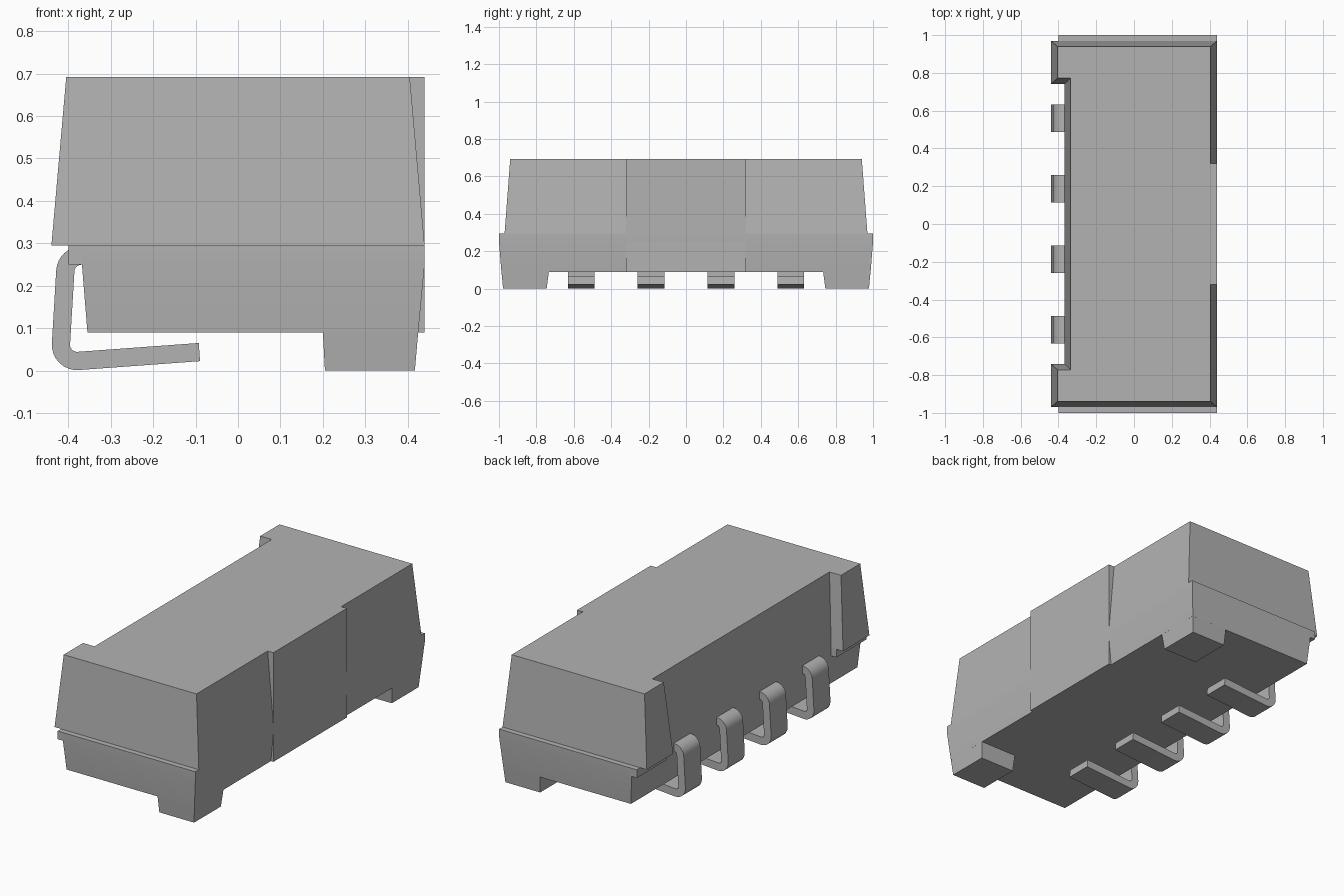
import bpy, bmesh, math
from mathutils import Vector

cube = bpy.data.objects.get("Cube")
if cube:
    bpy.data.objects.remove(cube, do_unlink=True)

grey = bpy.data.materials.new("plain grey")
grey.use_nodes = True
colour = (0.45, 0.45, 0.45, 1)
grey.diffuse_color = colour
grey.node_tree.nodes["Principled BSDF"].inputs["Base Color"].default_value = colour


def loft(name, rings):
    """Closed solid through rings of equal point count."""
    bm = bmesh.new()
    loops = [[bm.verts.new(p) for p in ring] for ring in rings]
    n = len(loops[0])
    for a, b in zip(loops, loops[1:]):
        for i in range(n):
            j = (i + 1) % n
            bm.faces.new((a[i], a[j], b[j], b[i]))
    bm.faces.new(loops[0][::-1])
    bm.faces.new(loops[-1])
    bmesh.ops.recalc_face_normals(bm, faces=bm.faces)
    mesh = bpy.data.meshes.new(name)
    bm.to_mesh(mesh)
    bm.free()
    mesh.materials.append(grey)
    obj = bpy.data.objects.new(name, mesh)
    bpy.context.collection.objects.link(obj)
    bpy.ops.object.select_all(action='DESELECT')
    obj.select_set(True)
    bpy.context.view_layer.objects.active = obj
    bpy.ops.object.shade_smooth_by_angle(angle=math.radians(30))
    return obj


def rect(x0, x1, y0, y1, z):
    return [(x0, y0, z), (x1, y0, z), (x1, y1, z), (x0, y1, z)]


def notched(x0, x1, xn, y, n, z):
    """Rectangle with a long notch in its -x side."""
    return [(x0, -y, z), (x1, -y, z), (x1, y, z), (x0, y, z),
            (x0, n, z), (xn, n, z), (xn, -n, z), (x0, -n, z)]


def rounded_path(corners, radius, steps=8):
    """Open polyline in x, z with its inner corners rounded."""
    pts = [Vector(c) for c in corners]
    path = [pts[0]]
    for a, b, c in zip(pts, pts[1:], pts[2:]):
        u, v = (a - b).normalized(), (c - b).normalized()
        half = u.angle(v) / 2
        centre = b + (u + v).normalized() * radius / math.sin(half)
        start = b + u * radius / math.tan(half) - centre
        end = b + v * radius / math.tan(half) - centre
        sweep = start.angle(end)
        for i in range(steps + 1):
            t = i / steps
            path.append(centre + (start * math.sin((1 - t) * sweep)
                                  + end * math.sin(t * sweep)) / math.sin(sweep))
    return path + [pts[-1]]


# Tapered upper housing with the notch above the pins
loft("upper_housing", [notched(-0.44, 0.44, -0.368, 0.97, 0.74, 0.295),
                       notched(-0.405, 0.405, -0.335, 0.94, 0.772, 0.692)])

# Base with a short straight rim and a tapered underside
loft("base", [rect(-0.355, 0.425, -0.987, 0.987, 0.09),
              rect(-0.368, 0.44, -1, 1, 0.25),
              rect(-0.368, 0.44, -1, 1, 0.295)])

# Flat upright pad in the middle of the +x side
loft("side_pad", [rect(0.425, 0.44, -0.32, 0.32, 0.09),
                  rect(0.405, 0.44, -0.32, 0.32, 0.692)])

# Rim tabs and feet at both ends
for side, s in (("front", -1), ("back", 1)):
    loft(side + "_rim_tab", [rect(-0.4, -0.36, s * 0.74, s, z) for z in (0.25, 0.295)])
    loft(side + "_foot", [rect(0.205, 0.417, s * 0.745, s * 0.978, 0),
                          rect(0.2, 0.425, s * 0.733, s * 0.987, 0.092)])

# Bent contact pins
path = rounded_path([(-0.34, 0.271), (-0.405, 0.271), (-0.42, 0.0195), (-0.091, 0.0435)], 0.038)
for k, y in enumerate((-0.56, -0.187, 0.187, 0.56)):
    rings = []
    for i, p in enumerate(path):
        d = (path[min(i + 1, len(path) - 1)] - path[max(i - 1, 0)]).normalized()
        side = Vector((-d.y, d.x)) * 0.0215
        a, b = p + side, p - side
        rings.append([(a.x, y - 0.072, a.y), (a.x, y + 0.072, a.y),
                      (b.x, y + 0.072, b.y), (b.x, y - 0.072, b.y)])
    loft("pin_%d" % (k + 1), rings)
